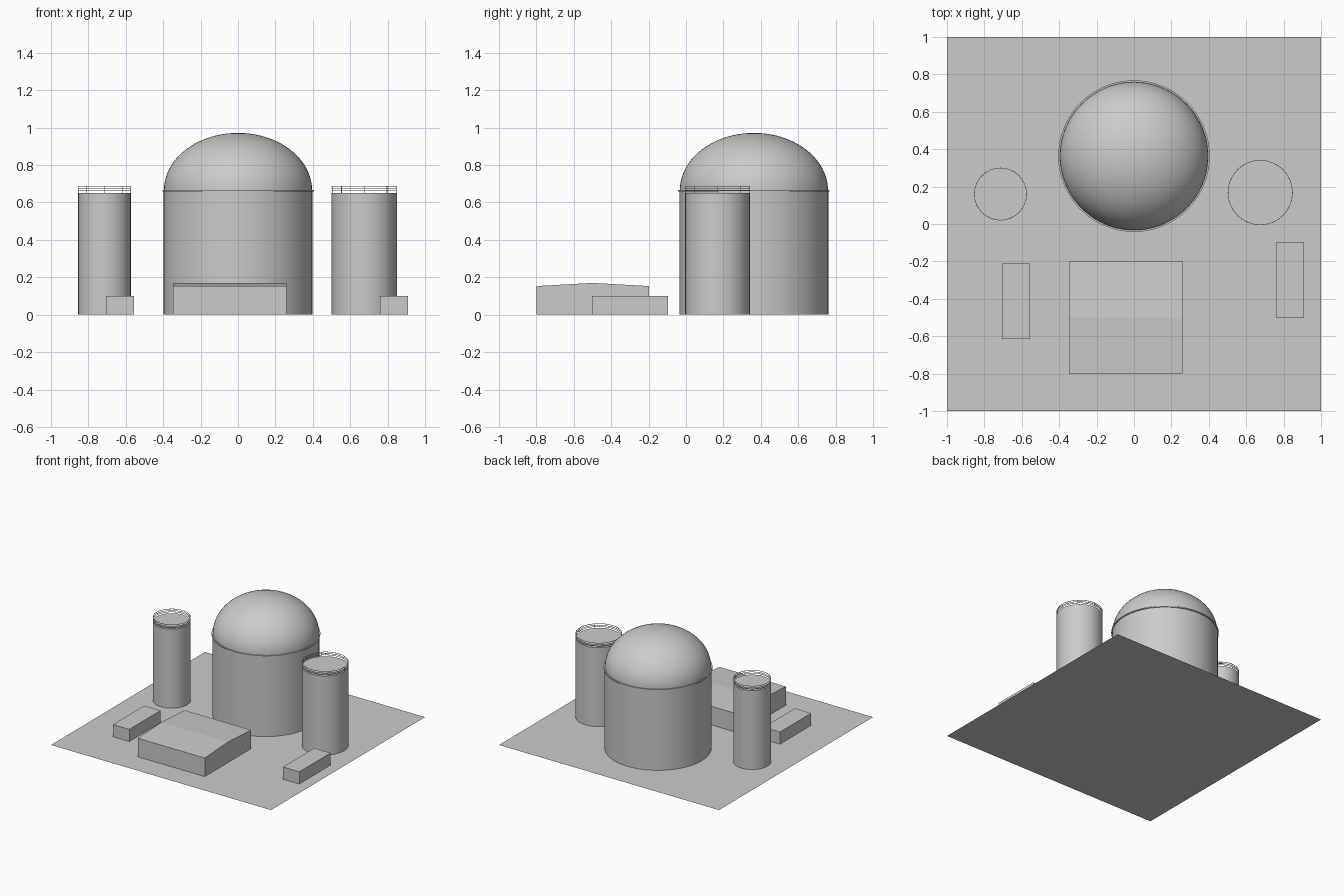
import bpy, bmesh, math
from mathutils import Vector

cube = bpy.data.objects.get("Cube")
if cube:
    bpy.data.objects.remove(cube, do_unlink=True)

grey = bpy.data.materials.new("concrete_grey")
grey.use_nodes = True
COLOUR = (0.6, 0.6, 0.6, 1)
grey.diffuse_color = COLOUR
grey.node_tree.nodes["Principled BSDF"].inputs["Base Color"].default_value = COLOUR


def finish(name, bm, smooth=False):
    bmesh.ops.recalc_face_normals(bm, faces=bm.faces)
    mesh = bpy.data.meshes.new(name)
    bm.to_mesh(mesh)
    bm.free()
    mesh.materials.append(grey)
    obj = bpy.data.objects.new(name, mesh)
    bpy.context.collection.objects.link(obj)
    if smooth:
        bpy.ops.object.select_all(action="DESELECT")
        obj.select_set(True)
        bpy.context.view_layer.objects.active = obj
        bpy.ops.object.shade_smooth_by_angle(angle=math.radians(35))
    return obj


def lathe(name, profile, centre, sides, closed=False):
    """Spin an (radius, height) profile around a vertical axis."""
    bm = bmesh.new()
    verts = [bm.verts.new((r, 0, z)) for r, z in profile]
    pairs = list(zip(verts, verts[1:]))
    if closed:
        pairs.append((verts[-1], verts[0]))
    edges = [bm.edges.new(p) for p in pairs]
    bmesh.ops.spin(bm, geom=verts + edges, cent=(0, 0, 0), axis=(0, 0, 1),
                   angle=math.tau, steps=sides, use_duplicate=False)
    bmesh.ops.remove_doubles(bm, verts=bm.verts, dist=1e-4)
    bmesh.ops.translate(bm, verts=bm.verts, vec=(*centre, 0))
    return finish(name, bm, True)


def prism(name, x0, x1, outline):
    """Extrude a (y, z) outline from x0 to x1."""
    bm = bmesh.new()
    face = bm.faces.new([bm.verts.new((x0, y, z)) for y, z in outline])
    moved = bmesh.ops.extrude_face_region(bm, geom=[face])["geom"]
    bmesh.ops.translate(bm, vec=(x1 - x0, 0, 0),
                        verts=[v for v in moved if isinstance(v, bmesh.types.BMVert)])
    if face.is_valid is False or len(bm.faces) == len(outline) + 1:
        bm.faces.new([v for v in bm.verts if abs(v.co.x - x0) < 1e-5])
    return finish(name, bm)


def box(name, x0, x1, y0, y1, top):
    return prism(name, x0, x1, [(y0, 0), (y1, 0), (y1, top), (y0, top)])


def rods(name, segments, radius):
    """Thin four-sided bars between pairs of points."""
    bm = bmesh.new()
    for a, b in segments:
        a, b = Vector(a), Vector(b)
        made = bmesh.ops.create_cone(bm, cap_ends=True, segments=4, radius1=radius,
                                     radius2=radius, depth=(b - a).length)["verts"]
        turn = (b - a).to_track_quat("Z", "Y").to_matrix()
        bmesh.ops.transform(bm, matrix=turn.to_4x4(), verts=made)
        bmesh.ops.translate(bm, vec=(a + b) / 2, verts=made)
    return finish(name, bm)


# Ground slab
bm = bmesh.new()
bmesh.ops.create_grid(bm, x_segments=1, y_segments=1, size=1)
finish("ground_plate", bm)

# Domed containment building
CENTRE = (0, 0.363)
lathe("reactor_wall", [(0, 0.001), (0.398, 0.001), (0.398, 0.66)], CENTRE, 64)
lathe("dome_ring", [(0.39, 0.659), (0.405, 0.659), (0.405, 0.668), (0.39, 0.668)],
      CENTRE, 64, True)
arc = [math.radians(i * 90 / 20) for i in range(21)]
lathe("dome", [(0.396 * math.cos(a), 0.665 + 0.307 * math.sin(a)) for a in arc],
      CENTRE, 64)


# Storage silos with railings
def silo(side, x, y, r):
    top, rail = 0.65, 0.686
    lathe(side + "_silo", [(0, 0.001), (r, 0.001), (r, top), (0, top)], (x, y), 32)
    for i, z in enumerate((0.662, 0.673, rail)):
        lathe(f"{side}_silo_rail_{i + 1}",
              [(r - 0.003, z - 0.0015), (r, z - 0.0015), (r, z + 0.0015), (r - 0.003, z + 0.0015)],
              (x, y), 32, True)
    posts = []
    for i in range(8):
        a = math.tau * i / 8
        px, py = x + (r - 0.002) * math.cos(a), y + (r - 0.002) * math.sin(a)
        posts.append(((px, py, top), (px, py, rail)))
    rods(side + "_silo_rail_posts", posts, 0.0015)


silo("right", -0.714, 0.16, 0.141)
silo("left", 0.675, 0.168, 0.174)

# Low hall with a shallow gable
prism("service_hall", -0.348, 0.258,
      [(-0.8, 0), (-0.197, 0), (-0.197, 0.153), (-0.5, 0.17), (-0.8, 0.153)])

# Small sheds
box("right_shed", -0.706, -0.557, -0.616, -0.21, 0.1)
box("left_shed", 0.76, 0.909, -0.503, -0.097, 0.1)
